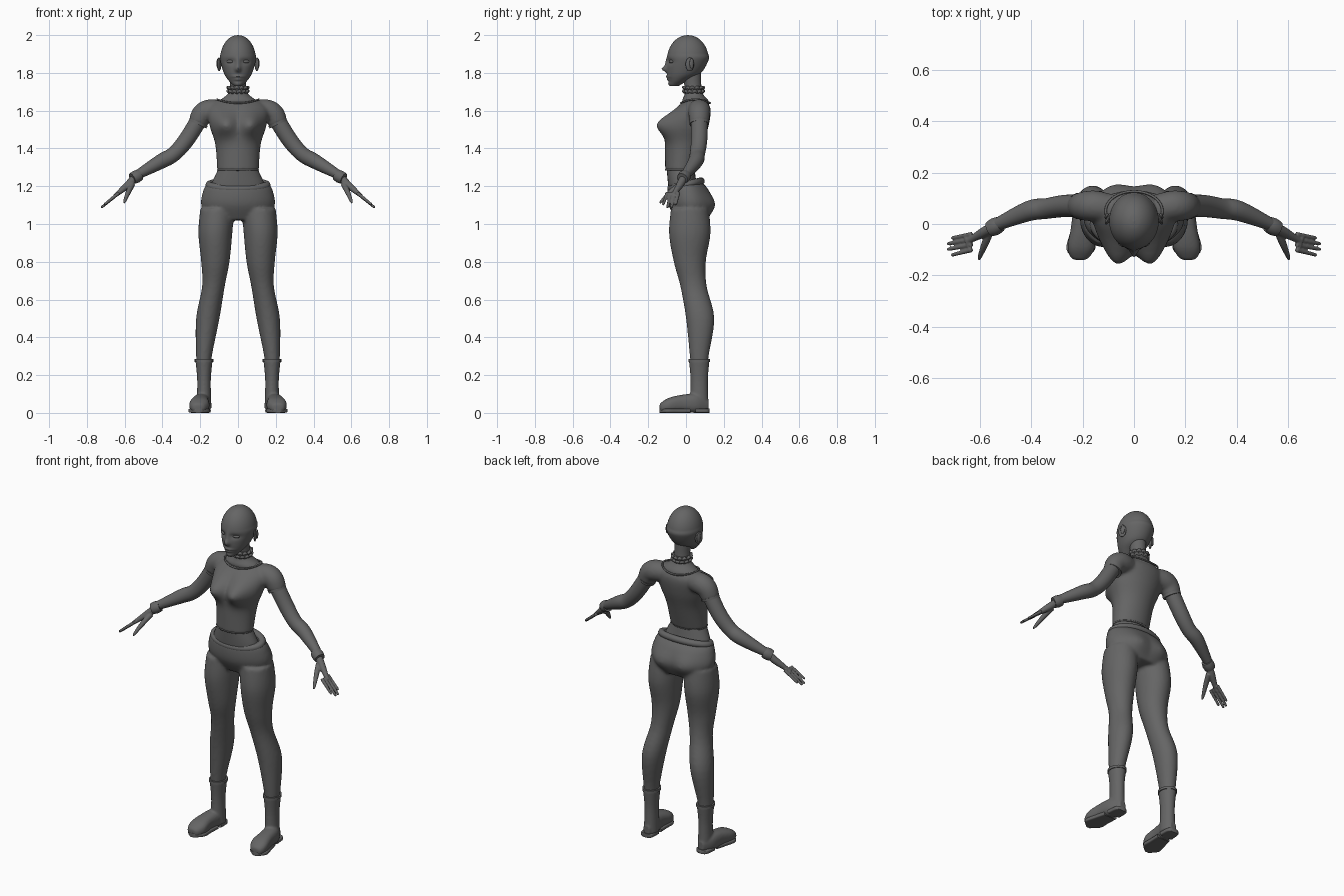
import bpy, bmesh, math
from math import sin, cos, pi, exp, radians
from mathutils import Vector, Matrix

cube = bpy.data.objects.get("Cube")
if cube:
    bpy.data.objects.remove(cube)

shade = .13
grey = bpy.data.materials.new("plain grey")
grey.use_nodes = True
grey.diffuse_color = (shade, shade, shade, 1)
grey.node_tree.nodes["Principled BSDF"].inputs["Base Color"].default_value = grey.diffuse_color

ACROSS, FORWARD, UP = Vector((1, 0, 0)), Vector((0, -1, 0)), Vector((0, 0, 1))


def spline(rows, steps):
    """Smooth interpolation through rows of numbers."""
    out = []
    last = len(rows) - 1
    for i in range(last):
        before, start, end, after = rows[max(i - 1, 0)], rows[i], rows[i + 1], rows[min(i + 2, last)]
        for step in range(steps):
            t = step / steps
            out.append([b + t / 2 * (c - a + t * (2*a - 5*b + 4*c - d + t * (3*(b - c) + d - a)))
                        for a, b, c, d in zip(before, start, end, after)])
    return out + [list(rows[last])]


def loft(bm, rows, ref=-FORWARD, axis=None, side=1, sides=28, steps=5, power=1, shape=None):
    """Skin rows of (x, y, z, half width, half depth along ref); round if the depth is left out."""
    rows = spline(rows, steps)
    points = [Vector((row[0] * side, row[1], row[2])) for row in rows]
    rings = []
    for i, (point, row) in enumerate(zip(points, rows)):
        ahead, behind = points[min(i + 1, len(points) - 1)], points[max(i - 1, 0)]
        along = axis or (ahead - behind).normalized()
        depth = (ref - along * ref.dot(along)).normalized()
        width = along.cross(depth)
        ring = []
        for k in range(sides):
            angle = 2 * pi * k / sides
            c, s = (math.copysign(abs(q) ** power, q) for q in (cos(angle), sin(angle)))
            co = point + width * c * max(row[3], .001) + depth * s * max(row[-1], .001)
            if shape:
                co.y += shape(co, s)
            ring.append(bm.verts.new(co))
        rings.append(ring)
    for lower, upper in zip(rings, rings[1:]):
        for k in range(sides):
            n = (k + 1) % sides
            bm.faces.new((lower[k], lower[n], upper[n], upper[k]))
    bm.faces.new(rings[0][::-1])
    bm.faces.new(rings[-1])


def trunk(bm, rows, **options):
    """Loft upright rows of (z, centre y, half width, half depth) on the centre line."""
    loft(bm, [(0, y, z, width, depth) for z, y, width, depth in rows], axis=UP, **options)


def ball(bm, centre, size, turn):
    place = Matrix.Translation(centre) @ Matrix.Rotation(turn, 4, 'Z') @ Matrix.Diagonal((*size, 1))
    bmesh.ops.create_uvsphere(bm, u_segments=20, v_segments=12, radius=1, matrix=place)


def finish(bm, name, mirror=False, voxel=0):
    bmesh.ops.recalc_face_normals(bm, faces=bm.faces)
    mesh = bpy.data.meshes.new(name)
    bm.to_mesh(mesh)
    bm.free()
    mesh.materials.append(grey)
    ob = bpy.data.objects.new(name, mesh)
    bpy.context.collection.objects.link(ob)
    bpy.ops.object.select_all(action='DESELECT')
    ob.select_set(True)
    bpy.context.view_layer.objects.active = ob
    bpy.ops.object.shade_smooth_by_angle(angle=radians(50))
    if voxel:
        blend = ob.modifiers.new("blend", 'REMESH')
        blend.mode, blend.voxel_size, blend.use_smooth_shade = 'VOXEL', voxel, True
        soften = ob.modifiers.new("soften", 'SMOOTH')
        soften.factor, soften.iterations = .5, 5
    if mirror:
        ob.modifiers.new("mirror", 'MIRROR')


def cord(name, radius, path, count=144):
    """Closed round cord following path(cos, sin, angle)."""
    curve = bpy.data.curves.new(name, 'CURVE')
    curve.dimensions, curve.bevel_depth, curve.bevel_resolution = '3D', radius, 2
    line = curve.splines.new('POLY')
    line.points.add(count - 1)
    line.use_cyclic_u = line.use_smooth = True
    for k, point in enumerate(line.points):
        angle = 2 * pi * k / count
        point.co = (*path(cos(angle), sin(angle), angle), 1)
    curve.materials.append(grey)
    bpy.context.collection.objects.link(bpy.data.objects.new(name, curve))


def bump(co, x, z, width, height):
    """Soft mirrored swelling centred on x and z."""
    return exp(-((abs(co.x) - x) / width) ** 2 / 2 - ((co.z - z) / height) ** 2 / 2)


# Head: tapered jaw, domed cranium and sculpted face
nose, bridge, socket = (0, 1.82, .01, .01), (0, 1.85, .01, .02), (.04, 1.86, .02, .01)
upper_lip, lower_lip, chin = (0, 1.78, .02, .005), (0, 1.765, .015, .005), (0, 1.74, .02, .01)


def face(co, s):
    raised = bump(co, *bridge) + bump(co, *upper_lip) + bump(co, *lower_lip) + bump(co, *chin)
    return .01 * (bump(co, *socket) - raised - 2.5 * bump(co, *nose)) if s < -.2 else 0


jaw = [(1.73, -.06, .02, .02), (1.76, -.04, .05, .05), (1.8, -.01, .075, .09)]
dome = [(1.87 + .13 * sin(a), .01, .095 * cos(a), .11 * cos(a)) for a in map(radians, range(0, 91, 15))]
bm = bmesh.new()
trunk(bm, jaw + dome, sides=96, steps=9, shape=face)
finish(bm, "head")

bm = bmesh.new()
ball(bm, (.042, -.077, 1.86), (.02, .012, .009), .3)
finish(bm, "eye", mirror=True)
bm = bmesh.new()
ball(bm, (.1, .02, 1.845), (.008, .024, .036), .4)
ball(bm, (.106, .03, 1.85), (.007, .012, .028), .4)
finish(bm, "ear", mirror=True)

# Neck and ruffled choker
bm = bmesh.new()
trunk(bm, [(1.6, .06, .12, .06), (1.65, .05, .1, .07), (1.7, .04, .048, .045), (1.8, .03, .045, .05)])
finish(bm, "neck")
bm = bmesh.new()
trunk(bm, [(1.69, .04, .05, .05), (1.73, .04, .05, .05)], steps=1)
finish(bm, "choker_band")
for name, z, phase in (("choker_lower_ruffle", 1.7, 0), ("choker_upper_ruffle", 1.72, pi)):
    def ruffle(c, s, angle):
        wave = .004 * sin(12 * angle + phase)
        return (.05 + wave) * c, .04 + (.05 + wave) * s, z + wave
    cord(name, .008, ruffle)


# Short-sleeved shirt
def bust(co, s):
    return -.07 * bump(co, .07, 1.53, .043, .044) if s < 0 else 0


bm = bmesh.new()
trunk(bm, [(1.28, -.03, .11, .08), (1.42, -.01, .12, .1), (1.52, .01, .15, .11),
           (1.61, .04, .16, .09), (1.66, .05, .1, .05)], sides=64, shape=bust)
for side in (1, -1):
    loft(bm, [(.09, .06, 1.6, .055), (.15, .07, 1.6, .06), (.19, .07, 1.58, .057), (.214, .07, 1.53, .05)],
         side=side)
finish(bm, "shirt", voxel=.009)
cord("shirt_hem", .005, lambda c, s, angle: (.106 * c, .077 * s - .03, 1.287))
cord("neckline", .005, lambda c, s, angle: (.11 * c, .05 + .077 * s, 1.66 - .02 * s * s))
bm = bmesh.new()
loft(bm, [(.208, .07, 1.54, .052), (.214, .07, 1.527, .051)], steps=1)
finish(bm, "sleeve_hem", mirror=True)

# Arms and wristbands
bm = bmesh.new()
loft(bm, [(.19, .07, 1.58, .045), (.27, .07, 1.45, .043), (.34, .06, 1.37, .04),
          (.41, .05, 1.33, .039), (.55, -.01, 1.25, .022)])
finish(bm, "arm", mirror=True)
bm = bmesh.new()
loft(bm, [(.52, 0, 1.26, .03), (.54, -.01, 1.25, .034), (.56, -.02, 1.24, .03)], steps=2)
finish(bm, "wristband", mirror=True)

# Hands: palm, four fingers by rule, thumb
bm = bmesh.new()
loft(bm, [(.54, -.01, 1.25, .02), (.58, -.03, 1.21, .02, .03), (.65, -.07, 1.15, .01, .035)])
for finger in range(4):
    short = .015 if finger in (0, 3) else 0
    root = Vector((.63, .02 * finger - .1, 1.165, .01))
    tip = Vector((.72 - short, .022 * finger - .12, 1.09 + short, .007))
    end = tip.lerp(root, -.05)
    end.w = .002
    loft(bm, [root, root.lerp(tip, .5), tip, end], sides=10)
loft(bm, [(.56, -.03, 1.21, .016), (.58, -.08, 1.17, .014), (.6, -.13, 1.12, .008), (.6, -.14, 1.11, .002)],
     ref=ACROSS, sides=12)
finish(bm, "hand", mirror=True, voxel=.0035)

# Bare waist
bm = bmesh.new()
trunk(bm, [(1.17, -.01, .15, .08), (1.22, -.02, .137, .076), (1.3, -.03, .1, .073)])
finish(bm, "waist")


# Trousers with rolled waistband
def seat(co, s):
    return .02 * bump(co, .085, 1.1, .045, .05) if s > 0 else 0


bm = bmesh.new()
trunk(bm, [(1.02, .03, .15, .08), (1.1, .025, .195, .118), (1.18, .01, .183, .108), (1.22, 0, .16, .085)],
      sides=64, shape=seat)
for side in (1, -1):
    loft(bm, [(.11, .02, 1.08, .09, .1), (.12, .02, .95, .09, .11), (.12, .02, .8, .075, .085),
              (.13, .04, .67, .06, .07), (.16, .075, .5, .062, .075), (.18, .07, .3, .042, .05),
              (.18, .07, .2, .035, .04)], axis=UP, side=side)
finish(bm, "trousers", voxel=.009)
cord("waistband", .02, lambda c, s, angle: (.152 * c, .08 * s, 1.207 + .02 * s))

# Boots with cuffs and split soles
bm = bmesh.new()
loft(bm, [(.18, .07, .28, .046, .055), (.18, .07, .17, .036, .046), (.18, .07, .02, .04, .05)], axis=UP)
loft(bm, [(.18, .12, .04, .02, .03), (.19, .06, .05, .043, .05), (.2, -.02, .05, .046, .046),
          (.205, -.09, .04, .053, .04), (.21, -.13, .03, .036, .026), (.21, -.14, .03, .015, .014)],
     ref=UP, axis=FORWARD, power=.8)
finish(bm, "boot", mirror=True, voxel=.006)
bm = bmesh.new()
loft(bm, [(.18, .07, .27, .049, .057), (.18, .07, .285, .049, .057)], axis=UP, steps=1)
finish(bm, "boot_cuff", mirror=True)
heel = [(.185, .125, .02), (.185, .11, .038), (.187, .05, .043)]
tread = [(.19, .025, .043), (.2, -.04, .05), (.207, -.1, .055), (.21, -.14, .016)]
for name, outline in (("boot_heel", heel), ("boot_tread", tread)):
    bm = bmesh.new()
    loft(bm, [(x, y, .012, width, .012) for x, y, width in outline], ref=UP, axis=FORWARD, power=.4)
    finish(bm, name, mirror=True)
